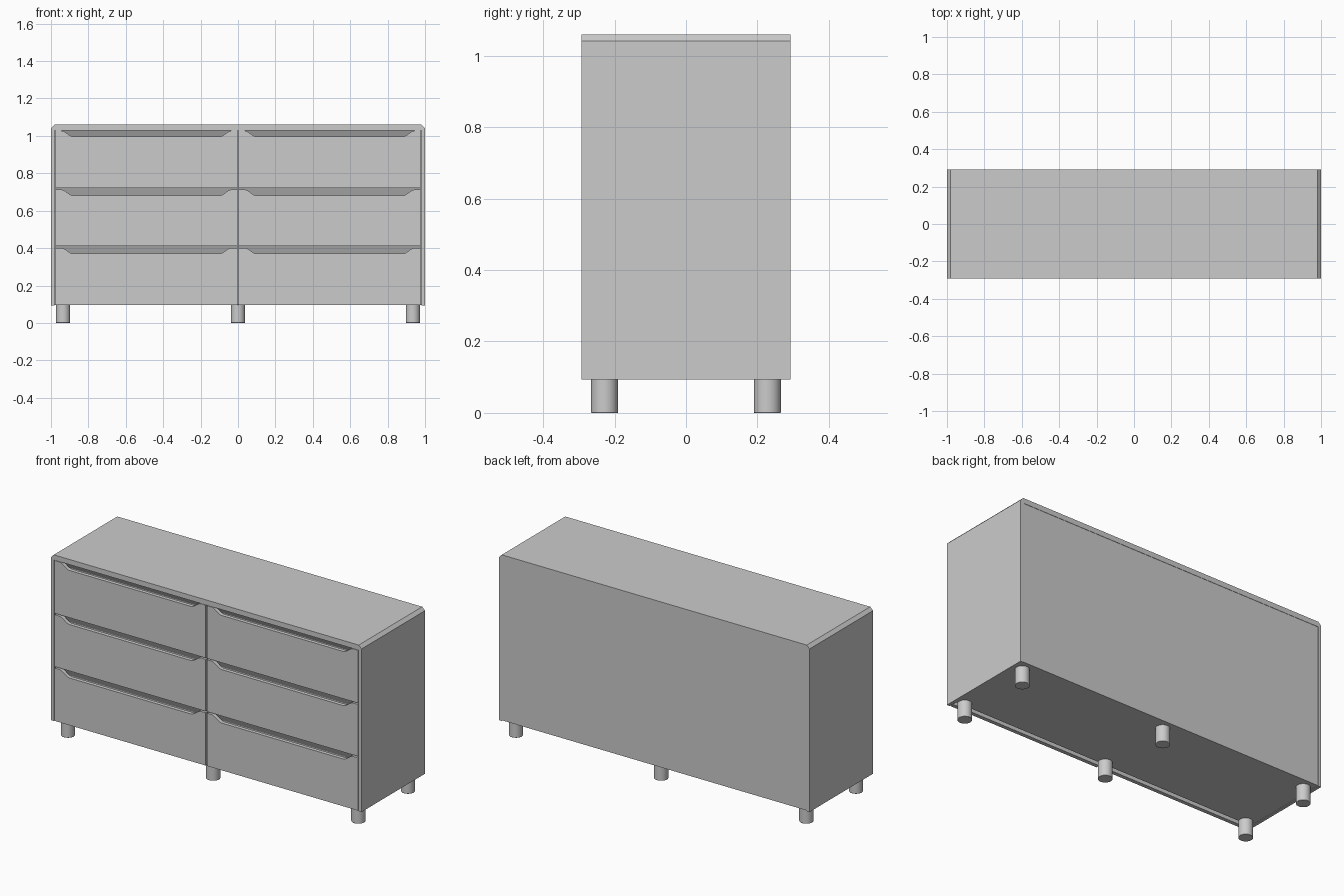
import bpy, bmesh, math
from mathutils import Vector

if "Cube" in bpy.data.objects:
    bpy.data.objects.remove(bpy.data.objects["Cube"])

FRONT, BACK = -0.292, 0.292
BASE, TOP = 0.093, 1.06


def prism(name, pts, axis, a, b):
    """Extrude a 2D profile: axis 'y' takes (x, z) points, axis 'x' takes (y, z)."""
    def place(p, d):
        return (p[0], d, p[1]) if axis == 'y' else (d, p[0], p[1])
    bm = bmesh.new()
    lo = [bm.verts.new(place(p, a)) for p in pts]
    hi = [bm.verts.new(place(p, b)) for p in pts]
    bm.faces.new(lo)
    bm.faces.new(hi[::-1])
    n = len(pts)
    for i in range(n):
        j = (i + 1) % n
        bm.faces.new((lo[j], lo[i], hi[i], hi[j]))
    bmesh.ops.recalc_face_normals(bm, faces=bm.faces)
    me = bpy.data.meshes.new(name)
    bm.to_mesh(me)
    bm.free()
    ob = bpy.data.objects.new(name, me)
    bpy.context.collection.objects.link(ob)
    return ob


def box(name, x0, x1, y0, y1, z0, z1):
    return prism(name, [(x0, z0), (x1, z0), (x1, z1), (x0, z1)], 'y', y0, y1)


# Outer shell: two sides and top with chamfered corners
half = [(0.982, 1.03), (0.982, BASE), (1.0, BASE), (1.0, TOP - 0.018), (0.982, TOP)]
shell = half + [(-x, z) for x, z in reversed(half)]
prism("outer_shell", shell, 'y', FRONT, BACK)

# Inner body, set behind the drawer fronts, and the back panel
box("inner_body", -0.982, 0.982, -0.245, 0.27, BASE + 0.003, 1.03)
box("back_panel", -0.982, 0.982, 0.27, BACK - 0.002, BASE + 0.003, 1.03)


def drawer_profile(x0, x1, z0, z1):
    """Front outline with a shallow finger scoop along the top edge."""
    depth, lip, run = 0.032, 0.03, 0.065
    ease = []
    for i in range(9):
        t = i / 8
        s = t * t * (3 - 2 * t)
        ease.append((lip + run * t, z1 - depth * s))
    left = [(x0 + dx, z) for dx, z in ease]
    right = [(x1 - dx, z) for dx, z in reversed(ease)]
    return [(x1, z0), (x0, z0), (x0, z1)] + left + right + [(x1, z1)]


# Six drawer fronts in two columns, with sloped finger pulls behind the scoops
rows = [(0.095, 0.402), (0.411, 0.713), (0.721, 1.028)]
for r, (z0, z1) in enumerate(rows):
    for side, x0, x1 in (("left", -0.976, -0.004), ("right", 0.004, 0.976)):
        prism(f"drawer_front_{side}_{r + 1}", drawer_profile(x0, x1, z0, z1),
              'y', FRONT, FRONT + 0.022)
        ztop = z1 + (0.012 if r < 2 else 0.002)
        prism(f"finger_pull_{side}_{r + 1}",
              [(-0.269, ztop), (-0.244, ztop), (-0.244, z1 - 0.045)], 'x', x0, x1)

# Six round legs with slightly rounded rims
for x in (-0.935, 0, 0.935):
    for y in (-0.228, 0.228):
        bpy.ops.mesh.primitive_cylinder_add(vertices=32, radius=0.038, depth=0.098,
                                            location=(x, y, 0.049))
        leg = bpy.context.object
        leg.name = "leg"
        bev = leg.modifiers.new("rim", 'BEVEL')
        bev.width, bev.segments = 0.002, 2
        bev.limit_method = 'ANGLE'
        bpy.ops.object.shade_smooth_by_angle(angle=math.radians(35))
